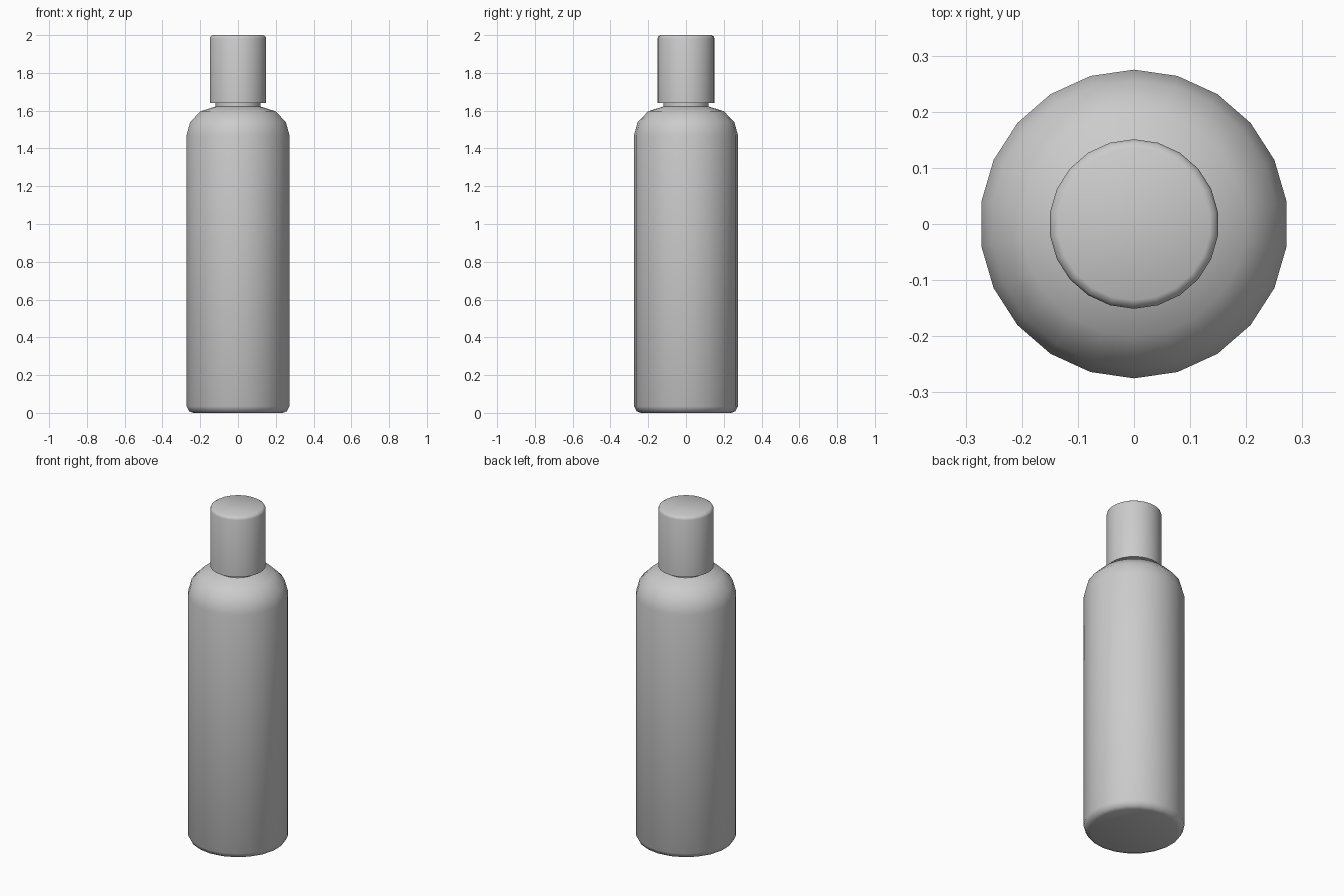
import bpy, bmesh
from math import sin, cos, pi, radians

if "Cube" in bpy.data.objects:
    bpy.data.objects.remove(bpy.data.objects["Cube"])

SIDES = 22


def lathe(name, profile):
    """Revolve (radius, z) points, listed bottom to top, into a closed solid."""
    bm = bmesh.new()
    rings = []
    for r, z in profile:
        rings.append([bm.verts.new((r * sin(2 * pi * i / SIDES),
                                    r * cos(2 * pi * i / SIDES), z))
                      for i in range(SIDES)])
    for a, b in zip(rings, rings[1:]):
        for i in range(SIDES):
            j = (i + 1) % SIDES
            bm.faces.new((a[i], a[j], b[j], b[i]))
    bm.faces.new(rings[0])
    bm.faces.new(rings[-1])
    bmesh.ops.recalc_face_normals(bm, faces=bm.faces)
    mesh = bpy.data.meshes.new(name)
    bm.to_mesh(mesh)
    bm.free()
    obj = bpy.data.objects.new(name, mesh)
    bpy.context.collection.objects.link(obj)
    bpy.ops.object.select_all(action='DESELECT')
    obj.select_set(True)
    bpy.context.view_layer.objects.active = obj
    bpy.ops.object.shade_smooth_by_angle(angle=radians(60))
    return obj


# Bottle body with rounded base, shoulder and short neck
lathe("bottle_body", [(0.24, 0), (0.262, 0.009), (0.275, 0.035),
                      (0.275, 1.47), (0.256, 1.54), (0.2, 1.597),
                      (0.12, 1.622), (0.12, 1.645)])

# Cylindrical cap with a softened top edge
lathe("cap", [(0.151, 1.64), (0.151, 1.982), (0.147, 1.993), (0.136, 2.0)])
